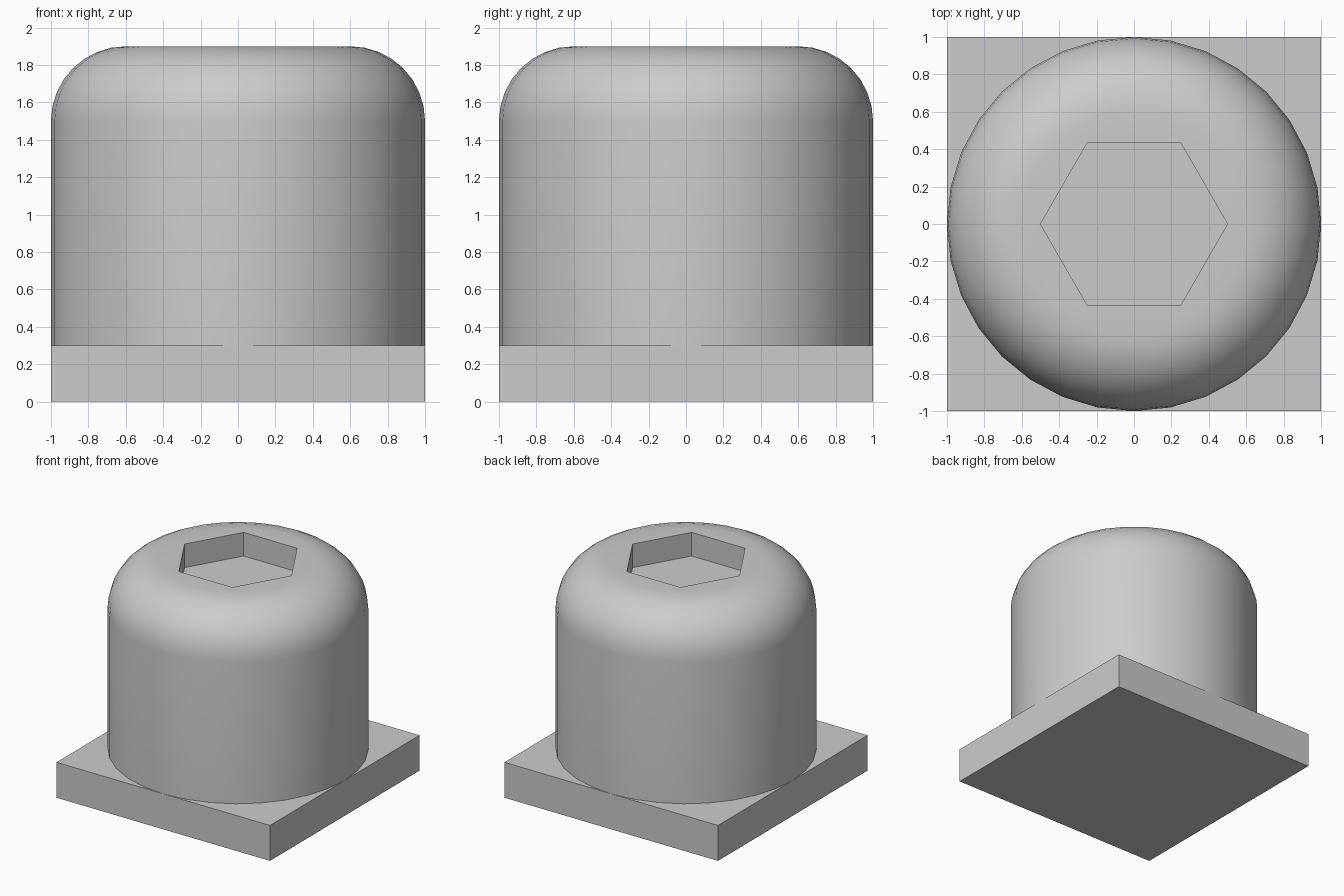
import bpy, bmesh
from math import cos, sin, pi, radians

if "Cube" in bpy.data.objects:
    bpy.data.objects.remove(bpy.data.objects["Cube"])

grey = bpy.data.materials.new("plain_grey")
grey.use_nodes = True
grey.diffuse_color = (0.6, 0.6, 0.6, 1)
grey.node_tree.nodes["Principled BSDF"].inputs["Base Color"].default_value = (0.6, 0.6, 0.6, 1)

BASE_TOP, TOP, RADIUS, FILLET = 0.3, 1.9, 1.0, 0.4
SOCKET_RADIUS, SOCKET_DEPTH = 0.5, 0.2


def ring(bm, radius, z, sides):
    """Closed loop of vertices around the z axis."""
    return [bm.verts.new((radius * cos(2 * pi * i / sides),
                          radius * sin(2 * pi * i / sides), z)) for i in range(sides)]


def bridge(bm, lower, upper):
    """Quads joining two loops with the same number of sides."""
    n = len(lower)
    for i in range(n):
        j = (i + 1) % n
        bm.faces.new((lower[i], lower[j], upper[j], upper[i]))


def loop_edges(bm, loop):
    return [bm.edges.get((v, loop[i - 1])) for i, v in enumerate(loop)]


def finish(bm, name):
    bmesh.ops.recalc_face_normals(bm, faces=bm.faces)
    mesh = bpy.data.meshes.new(name)
    bm.to_mesh(mesh)
    bm.free()
    mesh.materials.append(grey)
    obj = bpy.data.objects.new(name, mesh)
    bpy.context.collection.objects.link(obj)
    return obj


# Square base plate
bm = bmesh.new()
bmesh.ops.create_cube(bm, size=1)
bmesh.ops.scale(bm, vec=(2, 2, BASE_TOP), verts=bm.verts)
bmesh.ops.translate(bm, vec=(0, 0, BASE_TOP / 2), verts=bm.verts)
finish(bm, "base_plate")

# Round body with a filleted shoulder
bm = bmesh.new()
steps = 8
profile = [(RADIUS, BASE_TOP)]
for k in range(steps + 1):
    a = pi / 2 * k / steps
    profile.append((RADIUS - FILLET + FILLET * cos(a), TOP - FILLET + FILLET * sin(a)))
rings = [ring(bm, r, z, 32) for r, z in profile]
for lower, upper in zip(rings, rings[1:]):
    bridge(bm, lower, upper)

# Hexagonal socket sunk into the flat top
rim = ring(bm, SOCKET_RADIUS, TOP, 6)
floor = ring(bm, SOCKET_RADIUS, TOP - SOCKET_DEPTH, 6)
bridge(bm, rim, floor)
bm.faces.new(floor)
bmesh.ops.triangle_fill(bm, use_beauty=True, normal=(0, 0, 1),
                        edges=loop_edges(bm, rings[-1]) + loop_edges(bm, rim))
body = finish(bm, "socketed_body")

# Smooth shading with sharp socket edges
bpy.ops.object.select_all(action='DESELECT')
body.select_set(True)
bpy.context.view_layer.objects.active = body
bpy.ops.object.shade_smooth_by_angle(angle=radians(30))
